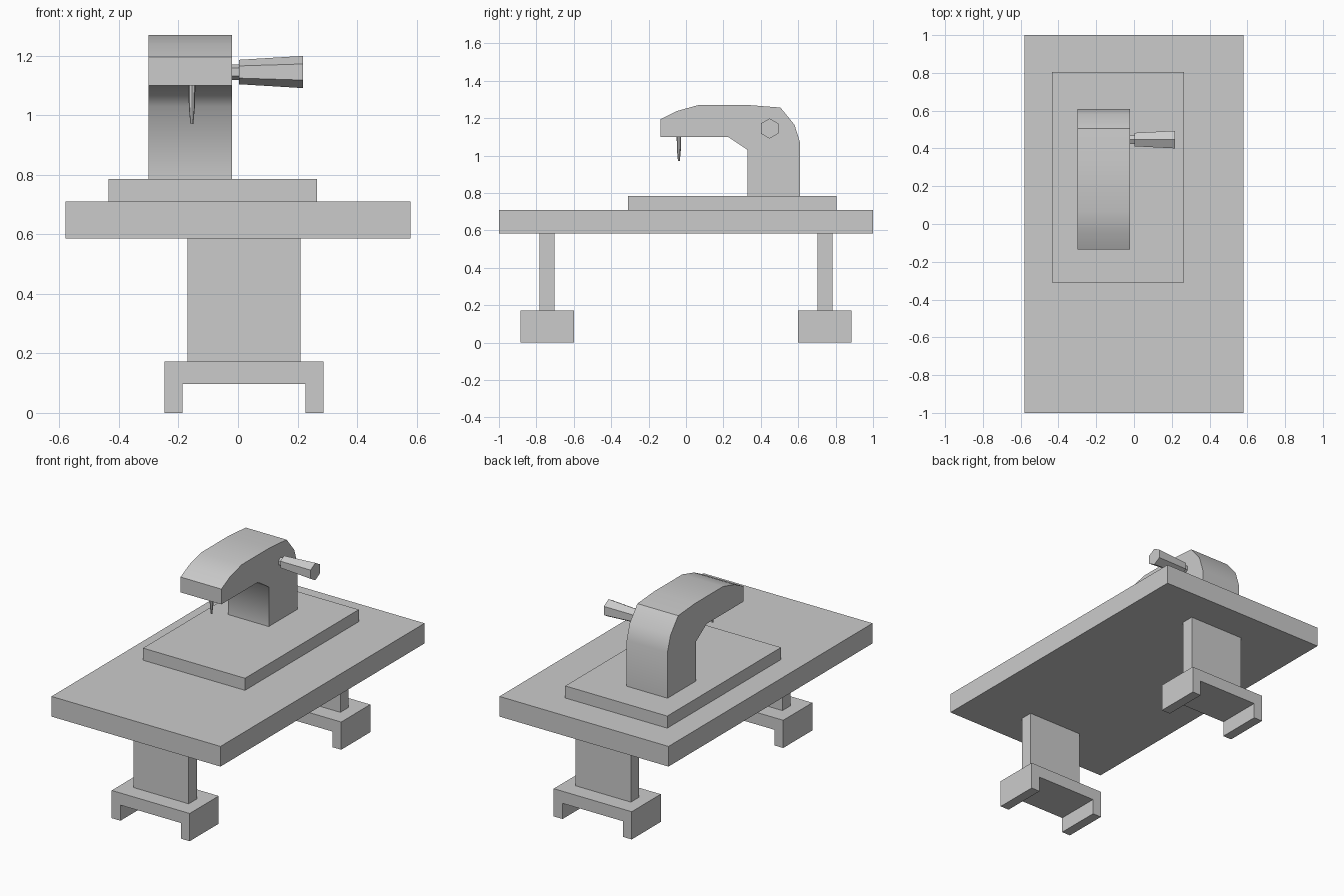
import bpy, bmesh, math
from mathutils import Matrix, Vector

if "Cube" in bpy.data.objects:
    bpy.data.objects.remove(bpy.data.objects["Cube"])


def make(name, bm):
    bmesh.ops.recalc_face_normals(bm, faces=bm.faces)
    me = bpy.data.meshes.new(name)
    bm.to_mesh(me)
    bm.free()
    ob = bpy.data.objects.new(name, me)
    bpy.context.collection.objects.link(ob)
    return ob


def box(name, x, y, z):
    bm = bmesh.new()
    size = [b - a for a, b in (x, y, z)]
    mid = [(a + b) / 2 for a, b in (x, y, z)]
    bmesh.ops.create_cube(bm, size=1, matrix=Matrix.Translation(mid) @ Matrix.Diagonal((*size, 1)))
    return make(name, bm)


def prism(name, points, offset):
    bm = bmesh.new()
    face = bm.faces.new([bm.verts.new(p) for p in points])
    ext = bmesh.ops.extrude_face_region(bm, geom=[face], use_keep_orig=True)
    verts = [g for g in ext["geom"] if isinstance(g, bmesh.types.BMVert)]
    bmesh.ops.translate(bm, verts=verts, vec=Vector(offset))
    return make(name, bm)


def loft(name, rings, sides, place):
    """Closed solid through (position, radius) rings; place maps (u, v, w) to xyz."""
    bm = bmesh.new()
    loops = [[bm.verts.new(place(r * math.cos(2 * math.pi * i / sides),
                                 r * math.sin(2 * math.pi * i / sides), w))
              for i in range(sides)] for w, r in rings]
    for a, b in zip(loops, loops[1:]):
        for i in range(sides):
            j = (i + 1) % sides
            bm.faces.new((a[i], a[j], b[j], b[i]))
    bm.faces.new(loops[0])
    bm.faces.new(loops[-1])
    return make(name, bm)


# Table top and machine bed
box("table_top", (-0.58, 0.58), (-1, 1), (0.585, 0.71))
box("machine_bed", (-0.435, 0.265), (-0.31, 0.805), (0.71, 0.785))

# Legs and notched feet at both ends
foot = [(-0.247, 0), (-0.187, 0), (-0.187, 0.097), (0.227, 0.097),
        (0.227, 0), (0.288, 0), (0.288, 0.172), (-0.247, 0.172)]
for side, s in (("front", -1), ("back", 1)):
    box(side + "_leg", (-0.17, 0.21), sorted((s * 0.703, s * 0.783)), (0.172, 0.585))
    prism(side + "_foot", [(x, s * 0.6, z) for x, z in foot], (0, s * 0.285, 0))

# Curved machine arm
profile = [(0.33, 0.785), (0.61, 0.785), (0.61, 1.07), (0.58, 1.165), (0.505, 1.257),
           (0.34, 1.27), (0.065, 1.27), (-0.05, 1.238), (-0.135, 1.195),
           (-0.135, 1.10), (0.225, 1.10), (0.33, 1.03)]
arm = prism("machine_arm", [(-0.30, y, z) for y, z in profile], (0.28, 0, 0))
bpy.context.view_layer.objects.active = arm
arm.select_set(True)
bpy.ops.object.shade_smooth_by_angle(angle=math.radians(58))
# Keep the crease at the rear shoulder
for e in arm.data.edges:
    if all(abs(arm.data.vertices[v].co.y - 0.505) < 1e-4 for v in e.vertices):
        e.use_edge_sharp = True

# Needle
loft("needle", [(0.97, 0.005), (1.025, 0.010), (1.10, 0.012)], 8,
     lambda u, v, w: (-0.155 + u, -0.038 + v, w))

# Hexagonal hand knob on its shaft
on_side = lambda u, v, w: (w, 0.447 + v, 1.145 + u)
loft("knob_shaft", [(-0.02, 0.026), (0.003, 0.026)], 6, on_side)
loft("hand_knob", [(0.003, 0.041), (0.218, 0.054)], 6, on_side)
